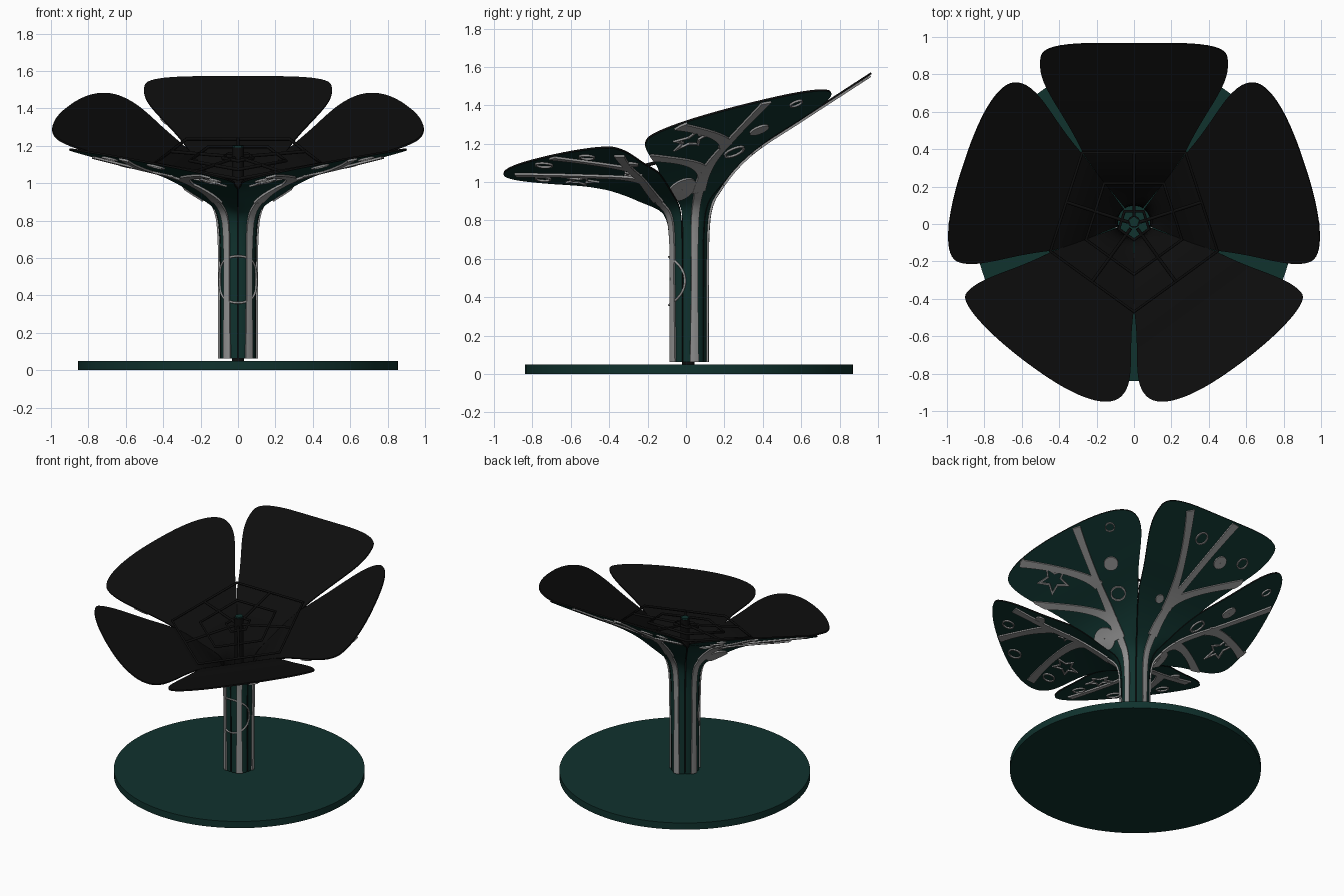
import bpy, bmesh, math
from mathutils import Vector

if "Cube" in bpy.data.objects:
    bpy.data.objects.remove(bpy.data.objects["Cube"])


def material(name, c):
    m = bpy.data.materials.new(name)
    m.diffuse_color = (*c, 1)
    m.use_nodes = True
    m.node_tree.nodes["Principled BSDF"].inputs["Base Color"].default_value = m.diffuse_color
    return m


GREEN = material("dark_green", (0.005, 0.032, 0.027))
BLACK = material("black", (0.004, 0.004, 0.004))
GREY = material("relief_grey", (0.30, 0.30, 0.30))


def interp(tab, x):
    """Monotone cubic through (x, y) pairs."""
    n = len(tab)
    x = min(max(x, tab[0][0]), tab[-1][0])
    dl = [(q[1] - p[1]) / (q[0] - p[0]) for p, q in zip(tab, tab[1:])]
    i = 0
    while i < n - 2 and x > tab[i + 1][0]:
        i += 1

    def slope(j):
        if j == 0 or j == n - 1:
            return dl[min(j, n - 2)]
        a, b = dl[j - 1], dl[j]
        return 0 if a * b <= 0 else 2 * a * b / (a + b)
    (x0, y0), (x1, y1) = tab[i], tab[i + 1]
    h = x1 - x0
    t = (x - x0) / h
    return (y0 * (1 + 2 * t) * (1 - t) ** 2 + slope(i) * h * t * (1 - t) ** 2
            + y1 * t * t * (3 - 2 * t) + slope(i + 1) * h * t * t * (t - 1))


def smooth(x):
    x = min(max(x, 0), 1)
    return x * x * (3 - 2 * x)


# Stem-to-petal profile: (distance from axis, height), walked by length s
PROFILE = [(.096, .06), (.098, .65), (.105, .78), (.125, .86), (.174, .925),
           (.25, 1.0), (.36, 1.075), (.59, 1.17), (.97, 1.322)]
D_TAB, G_TAB, acc = [], [], 0
for i, (d, g) in enumerate(PROFILE):
    if i:
        acc += math.dist(PROFILE[i - 1], (d, g))
    D_TAB.append((acc, d))
    G_TAB.append((acc, g))


def s_of(d):
    lo, hi = 0, acc
    for _ in range(30):
        mid = (lo + hi) / 2
        lo, hi = (mid, hi) if interp(D_TAB, mid) < d else (lo, mid)
    return lo


JOIN = .372   # petals touch up to this distance


def half(edge, d):
    """Half width of a petal: wedge, then widening, then a rounded end."""
    far, width, end, power = edge
    if d < JOIN:
        return .7265 * d - .004
    if d < far:
        f = (d - JOIN) / (far - JOIN)
        return .266 + (width - .266) * (f + f ** 3 * (1 - f))
    u = min((d - far) / (end - far), 1)
    return max(width * (1 - u ** power) ** (1 / power), .004)


# Edges: (distance of widest point, half width there, tip distance, roundness)
BACK = (.85, .502, .97, 3.9)
SIDE_F, SIDE_B = (.832, .482, .967, 2.2), (.8, .53, .967, 2.5)
FRONT_C, FRONT_S = (.763, .487, .937, 2.4), (.83, .508, .937, 2.0)


def point(ang, t, s):
    d, g = interp(D_TAB, s), interp(G_TAB, s)
    w = 1 - smooth((d - .1) / .12)          # round stem, flat petal
    phi = .865 * t / d
    tt = t + w * (d * math.sin(phi) - t)
    dd = d + w * (d * math.cos(phi) - d)
    n = Vector((math.cos(ang), math.sin(ang), 0))
    p = n * dd + Vector((-n.y, n.x, 0)) * tt
    p.y += .012 * (1 - smooth((d - .1) / .2))
    p.z = g + .25 * p.y * min(1, s / .8)
    return p


def surf(ang, t, s, off):
    e = .002
    s = min(max(s, e), acc - e)
    nrm = (point(ang, t + e, s) - point(ang, t - e, s)).cross(point(ang, t, s + e) - point(ang, t, s - e))
    return point(ang, t, s) + nrm.normalized() * off


def slab(bm, ang, rows, off_out, off_in, closed=False, mats=(0, 0)):
    """Thick sheet from a grid of (t, s) points laid on the petal."""
    R, C = len(rows), len(rows[0])
    A, B = [[[bm.verts.new(surf(ang, t, s, o)) for t, s in r] for r in rows] for o in (off_out, off_in)]
    cols = [(j, (j + 1) % C) for j in range(C if closed else C - 1)]
    for i in range(R - 1):
        for j, k in cols:
            bm.faces.new((A[i][j], A[i][k], A[i + 1][k], A[i + 1][j])).material_index = mats[0]
            bm.faces.new((B[i][j], B[i + 1][j], B[i + 1][k], B[i][k])).material_index = mats[1]
        if not closed:
            for j in (0, C - 1):
                bm.faces.new((A[i][j], A[i + 1][j], B[i + 1][j], B[i][j])).material_index = mats[1]
    for i in (0, R - 1):
        for j, k in cols:
            bm.faces.new((A[i][j], A[i][k], B[i][k], B[i][j])).material_index = mats[1]


def finish(bm, name, mats):
    bmesh.ops.recalc_face_normals(bm, faces=bm.faces)
    me = bpy.data.meshes.new(name)
    bm.to_mesh(me)
    bm.free()
    ob = bpy.data.objects.new(name, me)
    bpy.context.collection.objects.link(ob)
    for m in mats:
        me.materials.append(m)
    bpy.ops.object.select_all(action='DESELECT')
    ob.select_set(True)
    bpy.context.view_layer.objects.active = ob
    bpy.ops.object.shade_smooth_by_angle(angle=math.radians(35))


# Relief: branches are (fork s, tip t, tip s), the first one is the main limb
BRANCHES = {"back": [(.9, .1, 1.77), (1.08, -.28, 1.74), (1.12, .42, 1.43)],
            "side": [(.9, .13, 1.76), (1.3, -.34, 1.73), (1.02, -.42, 1.41)],
            "front": [(.9, .42, 1.53), (1.1, -.38, 1.62), (1.3, .08, 1.74)]}
# Marks are (t, s, radius)
DISCS = {"back": [(.17, 1.5, .045), (-.08, 1.13, .03)],
         "side": [(.2, 1.4, .05), (-.1, .95, .075)],
         "front": [(.32, 1.36, .035)]}
RINGS = {"back": [(-.07, 1.6, .045), (.33, 1.55, .04)],
         "side": [(.13, 1.18, .055), (.33, 1.64, .035)],
         "front": [(-.33, 1.47, .045), (.25, 1.62, .045), (-.08, 1.66, .05)]}
STARS = {"back": [], "side": [(-.2, 1.5, .12)], "front": [(-.2, 1.31, .1), (.14, 1.22, .055)]}


def limb(fork, tip_t, tip_s, t0, f):
    return t0 + (tip_t - t0) * f ** 1.4, fork + (tip_s - fork) * f


def ribbon(bm, ang, pts, flip, lim):
    n = len(pts) - 1
    rows = []
    for i, (t, s, w) in enumerate(pts):
        a, b = pts[max(i - 1, 0)], pts[min(i + 1, n)]
        v = Vector((b[0] - a[0], b[1] - a[1])).normalized() * w / 2
        rows.append([lim(flip * (t + q * v.y), s - q * v.x) for q in (-1, -.33, .33, 1)])
    slab(bm, ang, rows, .011, -.002)


def tree(bm, ang, branches, flip, lim):
    main = branches[0]
    trunk = [(0, .9 * i / 24, .036 + .014 * abs(i / 12 - 1)) for i in range(25)]
    ribbon(bm, ang, trunk, flip, lim)
    for b in branches:
        f0 = (b[0] - main[0]) / (main[2] - main[0])
        t0 = limb(*main, 0, f0)[0]
        pts = [(*limb(*b, t0, i / 24), .045 + .08 * (i / 24 - .6) ** 2) for i in range(25)]
        ribbon(bm, ang, pts, flip, lim)


def mark(bm, ang, t, s, r, flip, lim, sides, inner, dent):
    rows = []
    for q in range(4):
        f = 1 + (inner - 1) * q / 3
        rows.append([])
        for j in range(sides):
            a, rr = math.tau * j / sides + .3, r * f * (dent if j % 2 else 1)
            rows[-1].append(lim(flip * (t + rr * math.cos(a)), s + rr * math.sin(a)))
    slab(bm, ang, rows, .010, -.002, closed=True)


# Five petals, each running down into the stem, with raised tree relief
for name, deg, neg, pos, kind, flip in (
        ("back", 90, BACK, BACK, "back", 1),
        ("right", 18, SIDE_F, SIDE_B, "side", 1), ("left", 162, SIDE_B, SIDE_F, "side", -1),
        ("front_right", -54, FRONT_C, FRONT_S, "front", 1), ("front_left", -126, FRONT_S, FRONT_C, "front", -1)):
    ang = math.radians(deg)
    end = neg[2]
    ss = [s_of(JOIN) * i / 34 for i in range(34)]
    ss += [s_of(JOIN + (end - JOIN) * math.sin(math.pi / 2 * i / 36)) for i in range(37)]
    rows = []
    for s in ss:
        d = interp(D_TAB, s)
        rows.append([(u / 6 * half(neg if u < 0 else pos, d), s) for u in range(-6, 7)])
    bm = bmesh.new()
    slab(bm, ang, rows, 0, -.01, mats=(0, 1))
    finish(bm, "petal_" + name, (GREEN, BLACK))

    def lim(t, s):
        s = min(s, s_of(end) - .012)
        d = interp(D_TAB, s)
        return min(max(t, -half(neg, d)), half(pos, d)), s
    bm = bmesh.new()
    tree(bm, ang, BRANCHES[kind], flip, lim)
    for group, sides, inner, dent in ((DISCS, 28, .03, 1), (RINGS, 28, .8, 1), (STARS, 10, .74, .45)):
        for m in group[kind]:
            mark(bm, ang, *m, flip, lim, sides, inner, dent)
    finish(bm, "relief_" + name, (GREY,))


def tube(name, pts, r, mat, closed=False):
    cu = bpy.data.curves.new(name, 'CURVE')
    cu.dimensions = '3D'
    cu.bevel_depth, cu.bevel_resolution, cu.use_fill_caps = r, 2, True
    sp = cu.splines.new('POLY')
    sp.points.add(len(pts) - 1)
    for p, c in zip(sp.points, pts):
        p.co = (*c, 1)
    sp.use_cyclic_u = closed
    cu.materials.append(mat)
    bpy.context.collection.objects.link(bpy.data.objects.new(name, cu))


def cylinder(name, r, z0, z1, y, mat, n):
    bpy.ops.mesh.primitive_cylinder_add(vertices=n, radius=r, depth=z1 - z0, location=(0, y, (z0 + z1) / 2))
    bpy.context.object.name = name
    bpy.context.object.data.materials.append(mat)
    bpy.ops.object.shade_smooth_by_angle(angle=math.radians(35))


# Ring wrapped round the front of the stem
ring = []
for i in range(48):
    q = math.tau * i / 48
    a = 1.4 * math.cos(q)
    ring.append((.1 * math.sin(a), .012 - .1 * math.cos(a), .485 + .125 * math.sin(q)))
tube("stem_ring", ring, .006, GREY, True)

# Base plate, centre post and cap
cylinder("base_disc", .855, 0, .05, .015, GREEN, 96)
cylinder("centre_post", .032, .05, 1.19, .012, BLACK, 24)
cylinder("post_cap", .03, 1.19, 1.2, .012, GREEN, 5)


# Inner frame: tilted pentagons with radial struts
def frame(r, deg):
    a = math.radians(deg)
    return (r * math.cos(a), r * math.sin(a), 1.14 + .25 * r * math.sin(a))


for label, R in (("outer", .47), ("middle", .27), ("inner", .085)):
    tube("frame_" + label, [frame(R, -90 + 72 * i) for i in range(5)], .009, BLACK, True)
for i in range(5):
    tube(f"frame_strut_{i}", [frame(.03, -54 + 72 * i), frame(.38, -54 + 72 * i)], .009, BLACK)
